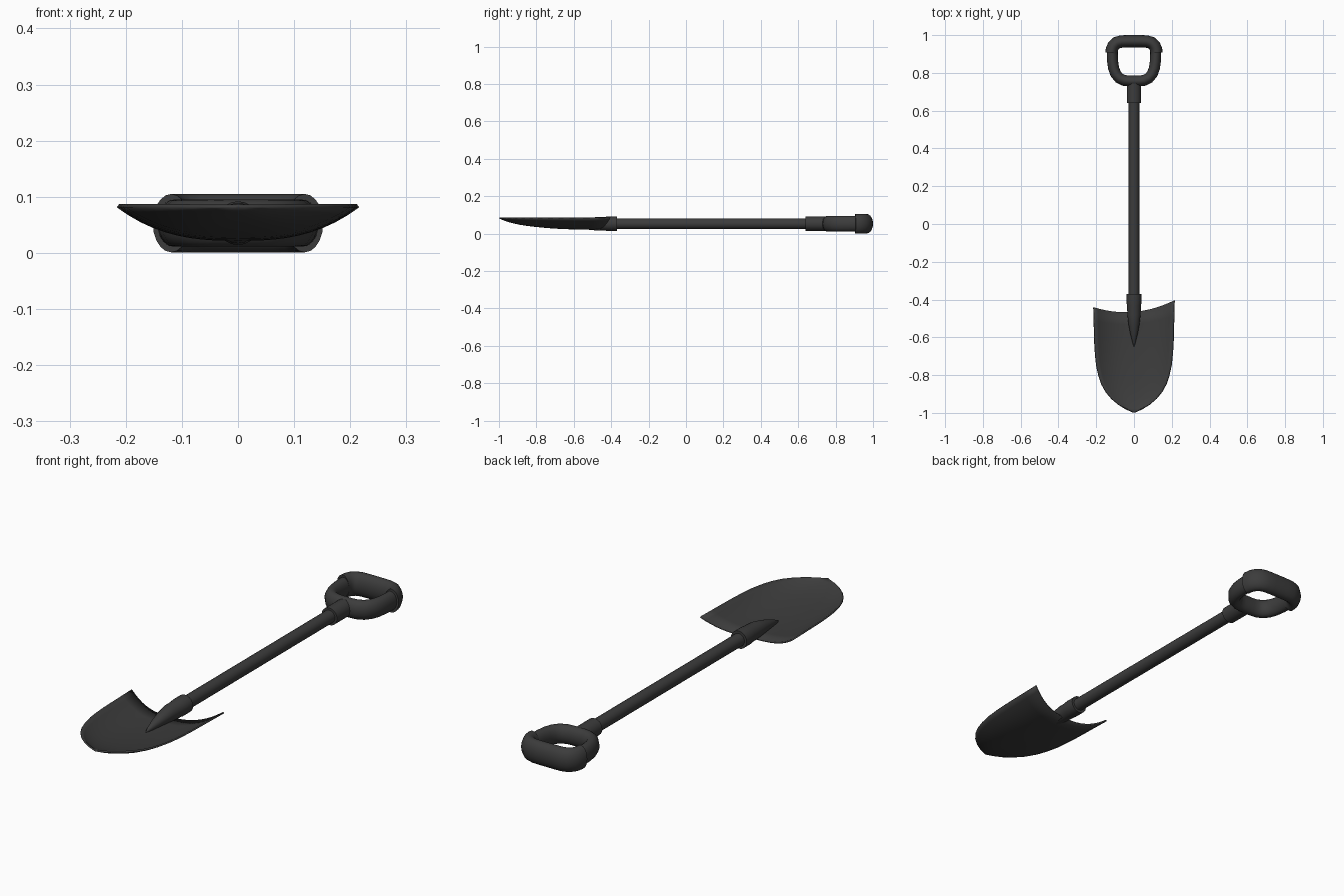
import bpy, bmesh, math
from mathutils import Vector

if "Cube" in bpy.data.objects:
    bpy.data.objects.remove(bpy.data.objects["Cube"])

dark = bpy.data.materials.new("dark_grey")
dark.diffuse_color = (0.045, 0.045, 0.045, 1)
dark.use_nodes = True
dark.node_tree.nodes["Principled BSDF"].inputs["Base Color"].default_value = dark.diffuse_color
ZC = 0.053  # height of the shaft axis


def finish(bm, name, angle=40):
    bmesh.ops.recalc_face_normals(bm, faces=bm.faces)
    me = bpy.data.meshes.new(name)
    bm.to_mesh(me)
    bm.free()
    ob = bpy.data.objects.new(name, me)
    bpy.context.collection.objects.link(ob)
    me.materials.append(dark)
    bpy.ops.object.select_all(action='DESELECT')
    ob.select_set(True)
    bpy.context.view_layer.objects.active = ob
    bpy.ops.object.shade_smooth_by_angle(angle=math.radians(angle))
    return ob


def sweep(name, rings, sides=20):
    """Loft ellipses along a horizontal path; ring = (x, y, z, side radius, vertical radius)."""
    bm = bmesh.new()
    pts = [Vector(r[:3]) for r in rings]
    loops = []
    for i, (x, y, z, ra, rz) in enumerate(rings):
        d = pts[min(i + 1, len(pts) - 1)] - pts[max(i - 1, 0)]
        side = Vector((d.y, -d.x, 0)).normalized()
        loop = []
        for k in range(sides):
            a = 2 * math.pi * k / sides
            loop.append(bm.verts.new(pts[i] + side * ra * math.cos(a) + Vector((0, 0, rz * math.sin(a)))))
        loops.append(loop)
    for a, b in zip(loops, loops[1:]):
        for k in range(sides):
            n = (k + 1) % sides
            bm.faces.new((a[k], a[n], b[n], b[k]))
    bm.faces.new(loops[0])
    bm.faces.new(loops[-1])
    return finish(bm, name)


def mirrored(half, ra, rz):
    """Mirror a half path that ends on x = 0 and give it a constant section."""
    path = half + [(-x, y) for x, y in reversed(half[:-1])]
    return [(x, y, ZC, ra, rz) for x, y in path]


# Dished blade: (y, half width, centre height) rows, rim stays level
rows = [(-.465, .214, .025), (-.53, .212, .025), (-.60, .210, .026), (-.66, .208, .028),
        (-.71, .204, .031), (-.76, .198, .035), (-.81, .186, .040), (-.85, .172, .045),
        (-.89, .149, .051), (-.925, .119, .059), (-.955, .083, .067), (-.978, .045, .076),
        (-.997, .004, .084)]
RIM, N = .084, 20
bm = bmesh.new()
grid = []
for y, w, zc in rows:
    fade = (y + .997) / .532
    line = []
    for j in range(N + 1):
        t = 2 * j / N - 1
        back = (.018 * t + .042 * t * t) * fade ** 2  # uneven, hollow back edge
        z = zc + (RIM - zc) * abs(t) ** 2.7
        line.append(bm.verts.new((t * w, y + back, z)))
    grid.append(line)
for a, b in zip(grid, grid[1:]):
    for j in range(N):
        bm.faces.new((a[j], a[j + 1], b[j + 1], b[j]))
blade = finish(bm, "blade")
solid = blade.modifiers.new("thickness", 'SOLIDIFY')
solid.thickness, solid.offset = .007, 0

# Tapered blade socket
sweep("blade_socket", [(0, y, z, a, b) for y, z, a, b in [
    (-.37, ZC, .039, .039), (-.42, ZC, .039, .039), (-.43, ZC, .037, .037),
    (-.48, ZC, .035, .036), (-.53, .050, .029, .028), (-.58, .044, .020, .019),
    (-.62, .036, .010, .011), (-.648, .029, .002, .003)]])

# Shaft and upper ferrule
sweep("shaft", [(0, -.45, ZC, .028, .028), (0, .68, ZC, .028, .028)])
sweep("handle_ferrule", [(0, .64, ZC, .038, .038), (0, .755, ZC, .038, .038)])

# D-shaped handle yoke and thicker grip
sweep("handle_yoke", mirrored([(.114, .935), (.115, .90), (.113, .86), (.108, .825), (.097, .795),
                               (.078, .772), (.052, .760), (.025, .757), (0, .757)], .029, .042))
sweep("handle_grip", mirrored([(.119, .905), (.117, .925), (.108, .944), (.092, .959),
                               (.068, .966), (.035, .967), (0, .967)], .033, .052))
